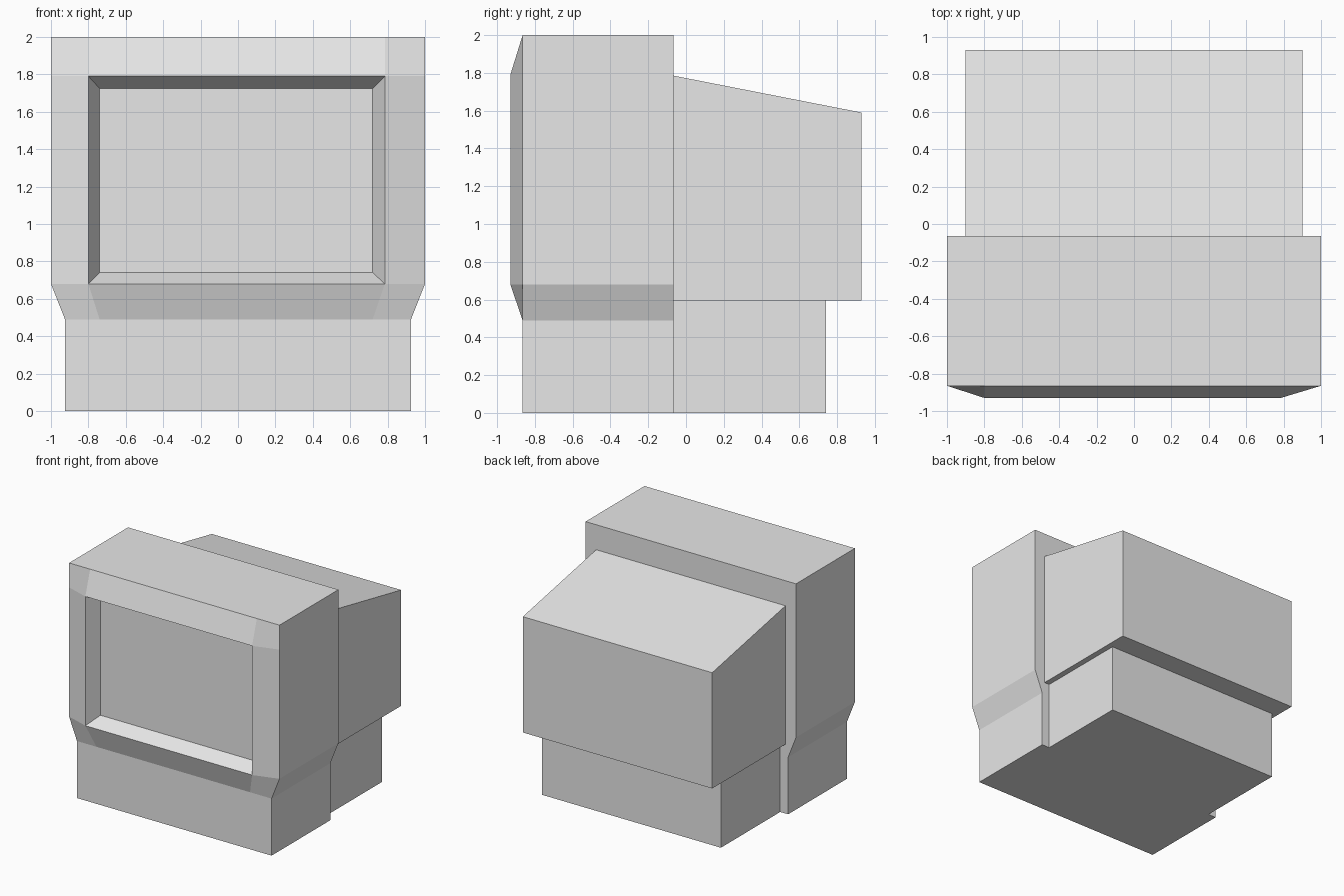
import bpy
import bmesh

if "Cube" in bpy.data.objects:
    bpy.data.objects.remove(bpy.data.objects["Cube"])

grey = bpy.data.materials.new("light grey")
grey.diffuse_color = (0.8, 0.8, 0.8, 1.0)
grey.use_nodes = True
grey.node_tree.nodes["Principled BSDF"].inputs["Base Color"].default_value = grey.diffuse_color


def finish(bm, name):
    bmesh.ops.remove_doubles(bm, verts=bm.verts, dist=0.0001)
    bmesh.ops.recalc_face_normals(bm, faces=bm.faces)
    mesh = bpy.data.meshes.new(name)
    bm.to_mesh(mesh)
    bm.free()
    mesh.materials.append(grey)
    obj = bpy.data.objects.new(name, mesh)
    bpy.context.collection.objects.link(obj)
    return obj


def extrude_profile(name, profile, half_width):
    """Side profile of (y, z) points, extruded across x."""
    bm = bmesh.new()
    left, right = [[bm.verts.new((x, y, z)) for y, z in profile]
                   for x in (-half_width, half_width)]
    bm.faces.new(left)
    bm.faces.new(right)
    n = len(profile)
    for i in range(n):
        j = (i + 1) % n
        bm.faces.new((left[i], left[j], right[j], right[i]))
    return finish(bm, name)


# Monitor front: outline rows, raised bezel and recessed screen
FRONT, LIP, SCREEN, BACK = -0.865, -0.93, -0.81, -0.065
bm = bmesh.new()


def face(*points):
    bm.faces.new([bm.verts.new(p) for p in points])


# Each row: z, four x positions, y of the two middle points
rows = [
    (0.0, (-0.925, -0.74, 0.72, 0.925), FRONT),
    (0.49, (-0.925, -0.74, 0.72, 0.925), FRONT),
    (0.68, (-1.0, -0.80, 0.785, 1.0), LIP),
    (1.79, (-1.0, -0.80, 0.785, 1.0), LIP),
    (2.0, (-1.0, -0.80, 0.785, 1.0), FRONT),
]
front = [[(x, y if i in (1, 2) else FRONT, z) for i, x in enumerate(xs)]
         for z, xs, y in rows]
back = [[(x, BACK, z) for x in xs] for z, xs, _ in rows]

for r in range(4):
    for c in range(3):
        if (r, c) != (2, 1):  # screen opening
            face(front[r][c], front[r][c + 1], front[r + 1][c + 1], front[r + 1][c])
        face(back[r][c], back[r][c + 1], back[r + 1][c + 1], back[r + 1][c])
    for c in (0, 3):  # side walls
        face(front[r][c], back[r][c], back[r + 1][c], front[r + 1][c])
for r in (0, 4):  # top and bottom
    for c in range(3):
        face(front[r][c], front[r][c + 1], back[r][c + 1], back[r][c])

# Recess walls and screen
rim = [front[2][1], front[2][2], front[3][2], front[3][1]]
screen = [(x, SCREEN, z) for x, z in
          ((-0.74, 0.74), (0.72, 0.74), (0.72, 1.725), (-0.74, 1.725))]
for i in range(4):
    j = (i + 1) % 4
    face(rim[i], rim[j], screen[j], screen[i])
face(*screen)
finish(bm, "monitor_front")

# Sloped rear housing
extrude_profile("rear_housing",
                [(BACK, 0.595), (0.93, 0.595), (0.93, 1.59), (BACK, 1.785)], 0.90)

# Rear part of the base
extrude_profile("rear_base",
                [(BACK, 0.0), (0.74, 0.0), (0.74, 0.595), (BACK, 0.595)], 0.85)
